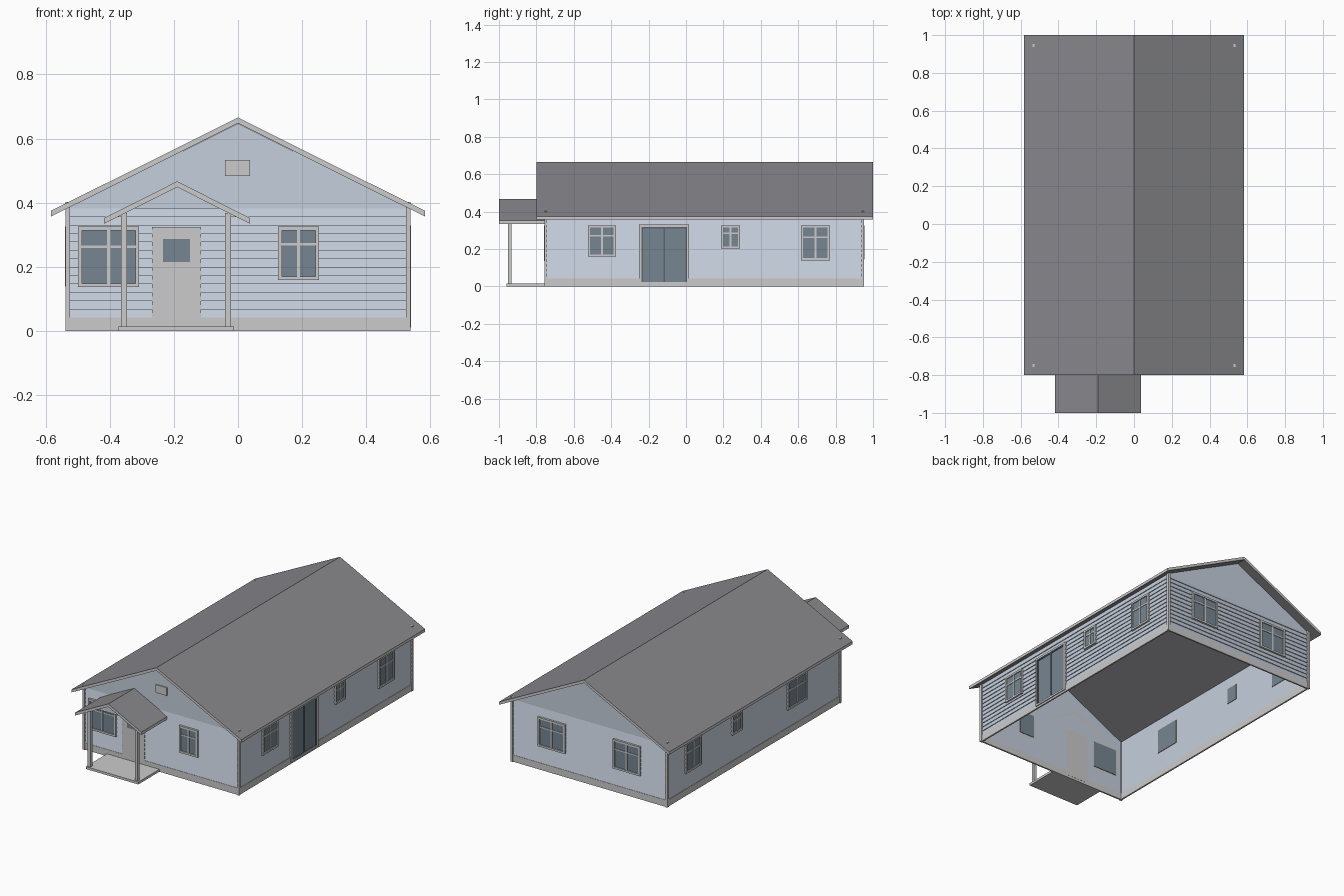
import bpy, bmesh
from math import radians
from mathutils import Matrix, Vector

if "Cube" in bpy.data.objects:
    bpy.data.objects.remove(bpy.data.objects["Cube"])


def material(name, rgb):
    m = bpy.data.materials.new(name)
    m.diffuse_color = (*rgb, 1)
    m.use_nodes = True
    m.node_tree.nodes["Principled BSDF"].inputs["Base Color"].default_value = m.diffuse_color
    return m


BLUE = material("siding_blue", (0.56, 0.63, 0.72))
GLASS = material("glass", (0.18, 0.24, 0.29))
ROOF = material("roof_grey", (0.25, 0.25, 0.27))
DARK = material("dark_frame", (0.12, 0.13, 0.14))

# wall name -> (rotation about z, distance from centre)
WALLS = {"front": (0, 0.745), "right": (90, 0.526),
         "back": (180, 0.94), "left": (270, 0.526)}


def finish(name, bm, mats=()):
    bmesh.ops.recalc_face_normals(bm, faces=bm.faces[:])
    me = bpy.data.meshes.new(name)
    bm.to_mesh(me)
    bm.free()
    for m in mats:
        me.materials.append(m)
    ob = bpy.data.objects.new(name, me)
    bpy.context.collection.objects.link(ob)
    return ob


def boxes(name, specs, mat=None, wall=None):
    """Boxes (x0, x1, y0, y1, z0, z1); with a wall: along it, depth outward, height."""
    bm = bmesh.new()
    for x0, x1, y0, y1, z0, z1 in specs:
        if wall:
            d = WALLS[wall][1]
            y0, y1 = -d - y1, -d - y0
        mid = Vector(((x0 + x1) / 2, (y0 + y1) / 2, (z0 + z1) / 2))
        size = Matrix.Diagonal((x1 - x0, y1 - y0, z1 - z0, 1))
        bmesh.ops.create_cube(bm, size=1, matrix=Matrix.Translation(mid) @ size)
    if wall:
        bm.transform(Matrix.Rotation(radians(WALLS[wall][0]), 4, "Z"))
    return finish(name, bm, [mat] if mat else [])


def prism(points, y0, y1):
    """Extrude an x-z profile along y."""
    bm = bmesh.new()
    face = bm.faces.new([bm.verts.new((x, y0, z)) for x, z in points])
    ext = bmesh.ops.extrude_face_region(bm, geom=[face])
    verts = [v for v in ext["geom"] if isinstance(v, bmesh.types.BMVert)]
    bmesh.ops.translate(bm, verts=verts, vec=(0, y1 - y0, 0))
    bmesh.ops.recalc_face_normals(bm, faces=bm.faces[:])
    return bm


def gable_roof(name, cx, half, peak, eave, t, y0, y1):
    bm = prism([(cx - half, eave), (cx, peak), (cx + half, eave),
                (cx + half, eave - t), (cx, peak - t), (cx - half, eave - t)], y0, y1)
    for f in bm.faces:  # light fascia, dark slopes
        f.material_index = 0 if abs(f.normal.z) > 0.5 else 1
    finish(name, bm, [ROOF, None])


def frame_bars(u0, u1, z0, z1, w, depth):
    return [(u0, u0 + w, 0, depth, z0, z1), (u1 - w, u1, 0, depth, z0, z1),
            (u0 + w, u1 - w, 0, depth, z0, z0 + w), (u0 + w, u1 - w, 0, depth, z1 - w, z1)]


def window(name, wall, u, width, z0, z1=0.326):
    u0, u1, w = u - width / 2, u + width / 2, 0.012
    bar = z1 - 0.33 * (z1 - z0)
    bars = frame_bars(u0, u1, z0, z1, w, 0.014)
    bars += [(u - 0.005, u + 0.005, 0, 0.012, z0 + w, z1 - w),
             (u0 + w, u1 - w, 0, 0.0115, bar - 0.004, bar + 0.004)]
    boxes(name + "_frame", bars, None, wall)
    boxes(name + "_glass", [(u0 + w, u1 - w, -0.003, 0.008, z0 + w, z1 - w)], GLASS, wall)


# wall shell, open below and above
bm = prism([(-0.526, 0), (-0.526, 0.386), (0, 0.647), (0.526, 0.386), (0.526, 0)], -0.745, 0.94)
bmesh.ops.delete(bm, geom=[f for f in bm.faces if abs(f.normal.z) > 0.3], context="FACES")
finish("wall_shell", bm, [BLUE])

# lapped siding and base band on each wall
COUNT, Z0, Z1 = 13, 0.042, 0.382
for wall, (angle, d) in WALLS.items():
    lo, hi = (-0.526, 0.526) if wall in ("front", "back") else \
             (-0.745, 0.94) if wall == "right" else (-0.94, 0.745)
    bm = bmesh.new()
    step = (Z1 - Z0) / COUNT
    for i in range(COUNT):
        z = Z0 + i * step
        rows = [[bm.verts.new((u, -d - out, h)) for u in (lo, hi)]
                for out, h in ((0.0005, z), (0.006, z), (0.001, z + step))]
        for a, b in zip(rows, rows[1:]):
            bm.faces.new((a[0], a[1], b[1], b[0]))
    bm.transform(Matrix.Rotation(radians(angle), 4, "Z"))
    finish(wall + "_siding", bm, [BLUE])
    boxes(wall + "_base_band", [(lo, hi, -0.002, 0.008, 0, Z0)], None, wall)

# corner trims
boxes("corner_trims", [(min(a, b), max(a, b), y0, y1, 0, 0.403)
                       for a, b in ((-0.538, -0.523), (0.523, 0.538))
                       for y0, y1 in ((-0.757, -0.742), (0.937, 0.952))])

# roofs
gable_roof("main_roof", 0, 0.583, 0.666, 0.375, 0.018, -0.8, 1.0)
gable_roof("porch_roof", -0.19, 0.227, 0.467, 0.353, 0.018, -1.0, -0.745)

# windows
window("front_left_window", "front", -0.403, 0.19, 0.137)
window("front_right_window", "front", 0.189, 0.128, 0.159)
window("right_front_window", "right", -0.45, 0.15, 0.16)
window("right_small_window", "right", 0.238, 0.102, 0.203)
window("right_back_window", "right", 0.692, 0.155, 0.139)
window("left_front_window", "left", 0.325, 0.19, 0.15)
window("left_small_window", "left", -0.262, 0.102, 0.203)
window("left_back_window", "left", -0.692, 0.155, 0.139)
for side, u in (("left", 0.257), ("right", -0.257)):
    window("back_" + side + "_window", "back", u, 0.188, 0.145)

# sliding glass door
boxes("sliding_door_frame", frame_bars(-0.25, 0.017, 0.012, 0.33, 0.012, 0.014), None, "right")
boxes("sliding_door_sashes",
      frame_bars(-0.238, -0.112, 0.018, 0.318, 0.007, 0.012)
      + frame_bars(-0.119, 0.005, 0.018, 0.318, 0.007, 0.011), DARK, "right")
boxes("sliding_door_glass", [(-0.238, 0.005, -0.003, 0.008, 0.018, 0.318)], GLASS, "right")

# front door and gable vent
boxes("front_door", [(-0.268, -0.115, -0.003, 0.008, 0.015, 0.324)], None, "front")
boxes("front_door_glass", [(-0.234, -0.15, 0, 0.0095, 0.215, 0.287)], GLASS, "front")
boxes("gable_vent", [(-0.04, 0.037, 0, 0.007, 0.483, 0.533)], None, "front")

# porch
boxes("porch_floor", [(-0.372, -0.012, -0.96, -0.745, 0, 0.015)])
boxes("porch_posts", [(x, x + 0.019, -0.951, -0.932, 0.015, 0.368) for x in (-0.365, -0.041)])
finish("porch_gable", prism([(-0.322, 0.383), (-0.19, 0.449), (-0.058, 0.383)],
                            -0.945, -0.938), [BLUE])
